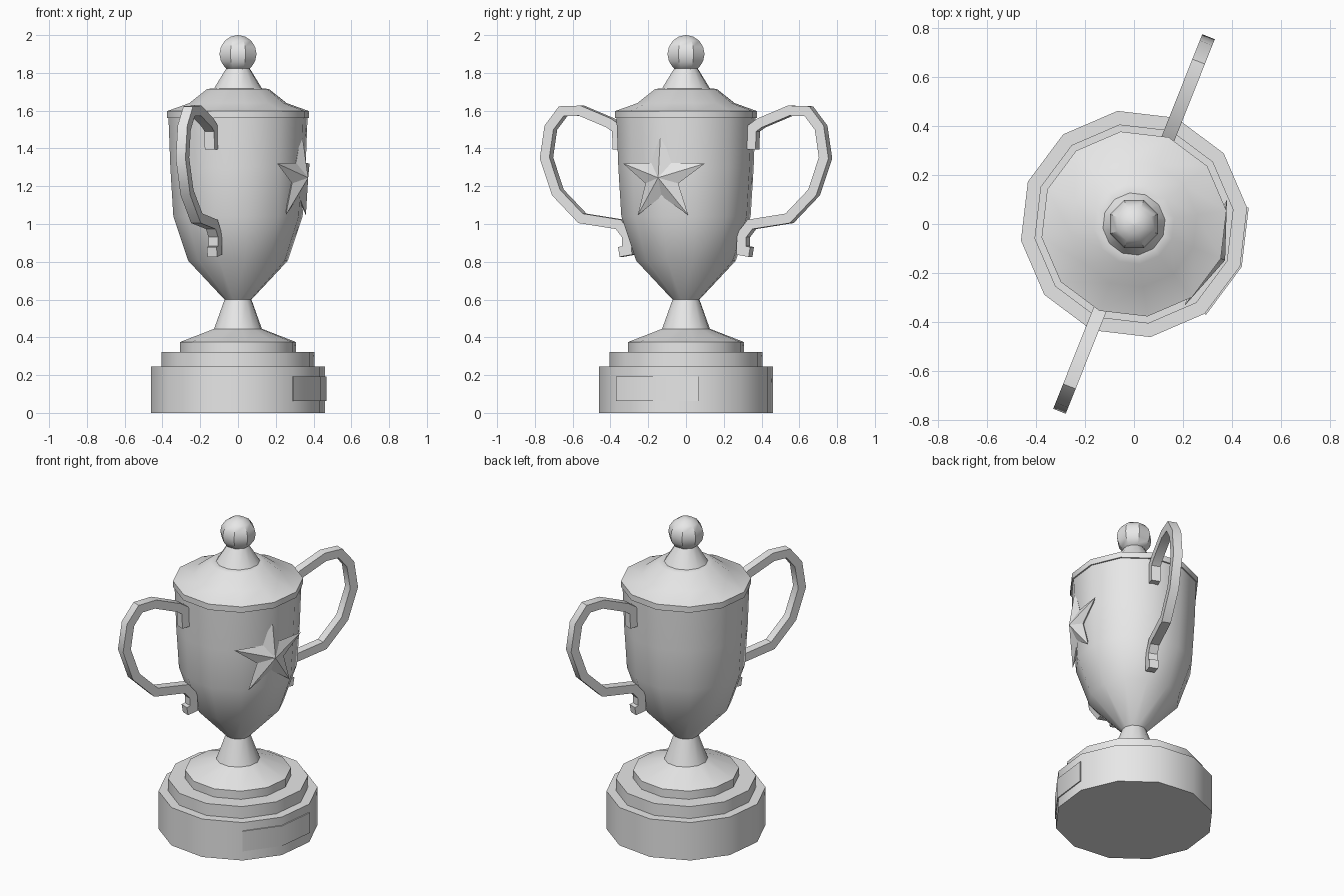
import bpy, bmesh, math
from mathutils import Vector

if "Cube" in bpy.data.objects:
    bpy.data.objects.remove(bpy.data.objects["Cube"])

TURN = math.radians(-21.7)   # whole cup is turned about its axis
AXIS = Vector((math.cos(TURN), math.sin(TURN), 0))     # direction of star and plaque
SIDE = Vector((-math.sin(TURN), math.cos(TURN), 0))    # direction of the handles
UP = Vector((0, 0, 1))

silver = bpy.data.materials.new("silver_grey")
silver.diffuse_color = (0.8, 0.8, 0.8, 1)
silver.use_nodes = True
silver.node_tree.nodes["Principled BSDF"].inputs["Base Color"].default_value = silver.diffuse_color


def place(a, t, z):
    return AXIS * a + SIDE * t + UP * z


def make(name, bm, smooth=True):
    bmesh.ops.recalc_face_normals(bm, faces=bm.faces)
    me = bpy.data.meshes.new(name)
    bm.to_mesh(me)
    bm.free()
    me.materials.append(silver)
    if smooth:
        me.shade_smooth()
        me.set_sharp_from_angle(angle=math.radians(35))
    ob = bpy.data.objects.new(name, me)
    bpy.context.collection.objects.link(ob)
    return ob


def lathe(name, profile, sides=12, start=TURN):
    bm = bmesh.new()
    rings = []
    for r, z in profile:
        rings.append([bm.verts.new((r * math.cos(start + math.tau * i / sides),
                                    r * math.sin(start + math.tau * i / sides), z))
                      for i in range(sides)])
    for lo, hi in zip(rings, rings[1:]):
        for i in range(sides):
            j = (i + 1) % sides
            bm.faces.new((lo[i], lo[j], hi[j], hi[i]))
    bm.faces.new(rings[0][::-1])
    bm.faces.new(rings[-1])
    return make(name, bm)


# Stepped plinth and foot
lathe("plinth", [(0.466, 0), (0.466, 0.245)])
lathe("plinth_step", [(0.41, 0.24), (0.41, 0.322)])
lathe("foot", [(0.31, 0.315), (0.31, 0.375), (0.128, 0.445), (0.072, 0.60)])

# Bowl, lid and knob
lathe("bowl", [(0.072, 0.60), (0.266, 0.805), (0.346, 1.04), (0.362, 1.30), (0.372, 1.565)])
lathe("lid", [(0.381, 1.56), (0.381, 1.597), (0.26, 1.64), (0.165, 1.715),
              (0.128, 1.718), (0.062, 1.825)])
knob = [(max(0.106 * math.sin(math.pi * k / 8), 0.002), 1.9 - 0.1 * math.cos(math.pi * k / 8))
        for k in range(9)]
lathe("knob", knob, 8, math.pi / 8)

# Handles: square bar swept along a radial path
PATH = [(0.38, 1.395), (0.385, 1.505), (0.43, 1.535), (0.595, 1.60), (0.70, 1.597),
        (0.77, 1.51), (0.795, 1.35), (0.73, 1.167), (0.59, 1.03), (0.375, 0.998),
        (0.328, 0.94), (0.325, 0.86), (0.372, 0.852)]


def handle(name, sign, half=0.0265):
    bm = bmesh.new()
    pts = [Vector(p) for p in PATH]
    rings = []
    for i, p in enumerate(pts):
        d0 = (p - pts[i - 1]).normalized() if i else (pts[1] - p).normalized()
        d1 = (pts[i + 1] - p).normalized() if i < len(pts) - 1 else d0
        n0, n1 = Vector((-d0.y, d0.x)), Vector((-d1.y, d1.x))
        n = (n0 + n1).normalized()
        n *= half / max(n.dot(n0), 0.6)      # mitred corner
        ring = []
        for s, w in ((1, 1), (1, -1), (-1, -1), (-1, 1)):
            q = p + n * s
            ring.append(bm.verts.new(place(w * 0.0275, sign * q.x, q.y)))
        rings.append(ring)
    for a, b in zip(rings, rings[1:]):
        for i in range(4):
            j = (i + 1) % 4
            bm.faces.new((a[i], a[j], b[j], b[i]))
    bm.faces.new(rings[0])
    bm.faces.new(rings[-1])
    return make(name, bm)


handle("handle_back", 1)
handle("handle_front", -1)

# Faceted star, bent slightly around the bowl
bm = bmesh.new()
rim = []
for k in range(10):
    r = 0.098 if k % 2 else 0.245
    t, h = r * math.sin(math.pi * k / 5), r * math.cos(math.pi * k / 5)
    rim.append(bm.verts.new(place(0.353 - 0.75 * t * t + 0.04 * h, t, 1.245 + h)))
tip = bm.verts.new(place(0.40, 0, 1.245))
back = bm.verts.new(place(0.29, 0, 1.245))
for k in range(10):
    bm.faces.new((rim[k], rim[(k + 1) % 10], tip))
    bm.faces.new((rim[(k + 1) % 10], rim[k], back))
make("star", bm, smooth=False)

# Name plate wrapped over two sides of the plinth
bm = bmesh.new()
cols = []
for ang in (-30, 0, 30):
    c, s = math.cos(math.radians(ang)), math.sin(math.radians(ang))
    cols.append([bm.verts.new(place(r * c, r * s, z))
                 for r, z in ((0.473, 0.062), (0.473, 0.192), (0.464, 0.192), (0.464, 0.062))])
for a, b in zip(cols, cols[1:]):
    for i in range(4):
        j = (i + 1) % 4
        bm.faces.new((a[i], a[j], b[j], b[i]))
bm.faces.new(cols[0])
bm.faces.new(cols[-1])
make("plaque", bm)
